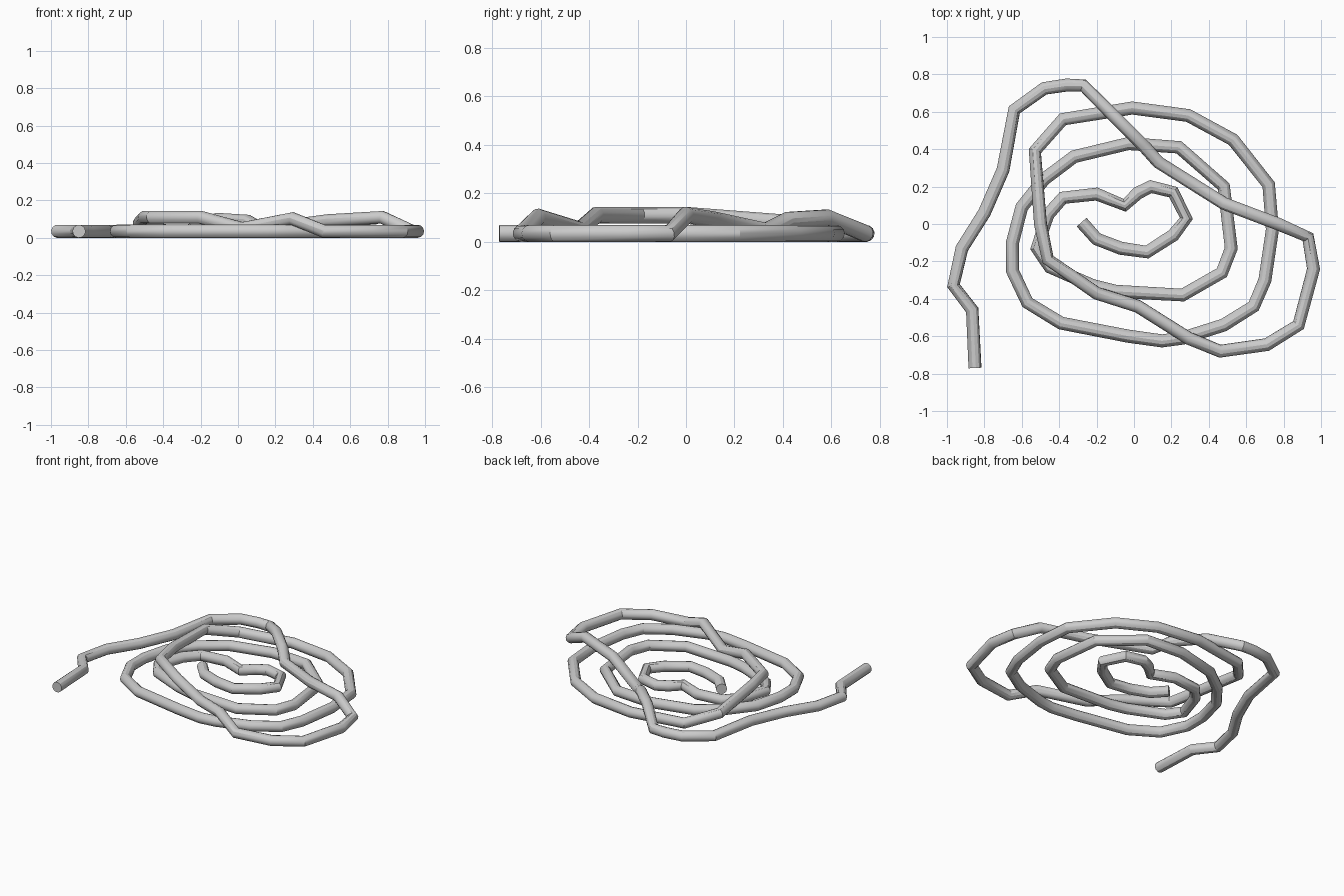
import bpy

R = 0.035      # rope radius
LOW = R        # centre height of rope lying on the ground


def flat(pts, z=LOW):
    return [(x, y, z) for x, y in pts]


# inner coil, winding outwards on the ground
path = flat([(-.28, .01), (-.2, -.08), (-.07, -.13), (.07, -.15), (.21, -.06),
             (.28, .03), (.21, .17), (.09, .2), (.02, .165), (-.05, .1),
             (-.2, .16), (-.38, .14), (-.46, .05), (-.52, -.13), (-.45, -.23),
             (-.22, -.33), (-.1, -.36), (.26, -.38), (.47, -.26), (.52, -.13),
             (.48, .2), (.24, .41), (-.03, .43), (-.32, .36), (-.48, .24),
             (-.6, .09), (-.65, -.1), (-.65, -.25), (-.57, -.42), (-.39, -.53),
             (-.03, -.6), (.15, -.625), (.26, -.61), (.48, -.54), (.64, -.44),
             (.7, -.3), (.74, -.03), (.72, .21), (.53, .45), (.29, .58),
             (-.01, .62), (-.38, .56)])
# outer loop, lifting wherever it crosses the coil
path += [(-.53, .39, .08), (-.5, 0, .11), (-.46, -.19, .11), (-.2, -.37, .11),
         (.02, -.44, .05), (.29, -.61, .103), (.46, -.68, LOW)]
path += flat([(.71, -.645), (.88, -.54), (.96, -.24), (.93, -.07)])
path += [(.77, 0, .11), (.48, .11, .092), (.13, .33, .045), (.05, .42, .09),
         (-.11, .58, .1), (-.27, .74, LOW)]
# loose tail
path += flat([(-.36, .743), (-.48, .725), (-.64, .61), (-.7, .29), (-.8, .06),
              (-.92, -.13), (-.965, -.33), (-.865, -.46), (-.85, -.77)])

curve = bpy.data.curves.new("rope", 'CURVE')
curve.dimensions = '3D'
curve.bevel_depth = R
curve.bevel_resolution = 4
curve.use_fill_caps = True
spline = curve.splines.new('POLY')
spline.points.add(len(path) - 1)
for p, co in zip(spline.points, path):
    p.co = (*co, 1)

rope = bpy.data.objects.new("coiled_rope", curve)
bpy.context.collection.objects.link(rope)
bpy.context.view_layer.objects.active = rope
rope.select_set(True)
bpy.ops.object.convert(target='MESH')
bpy.ops.object.shade_smooth_by_angle()
